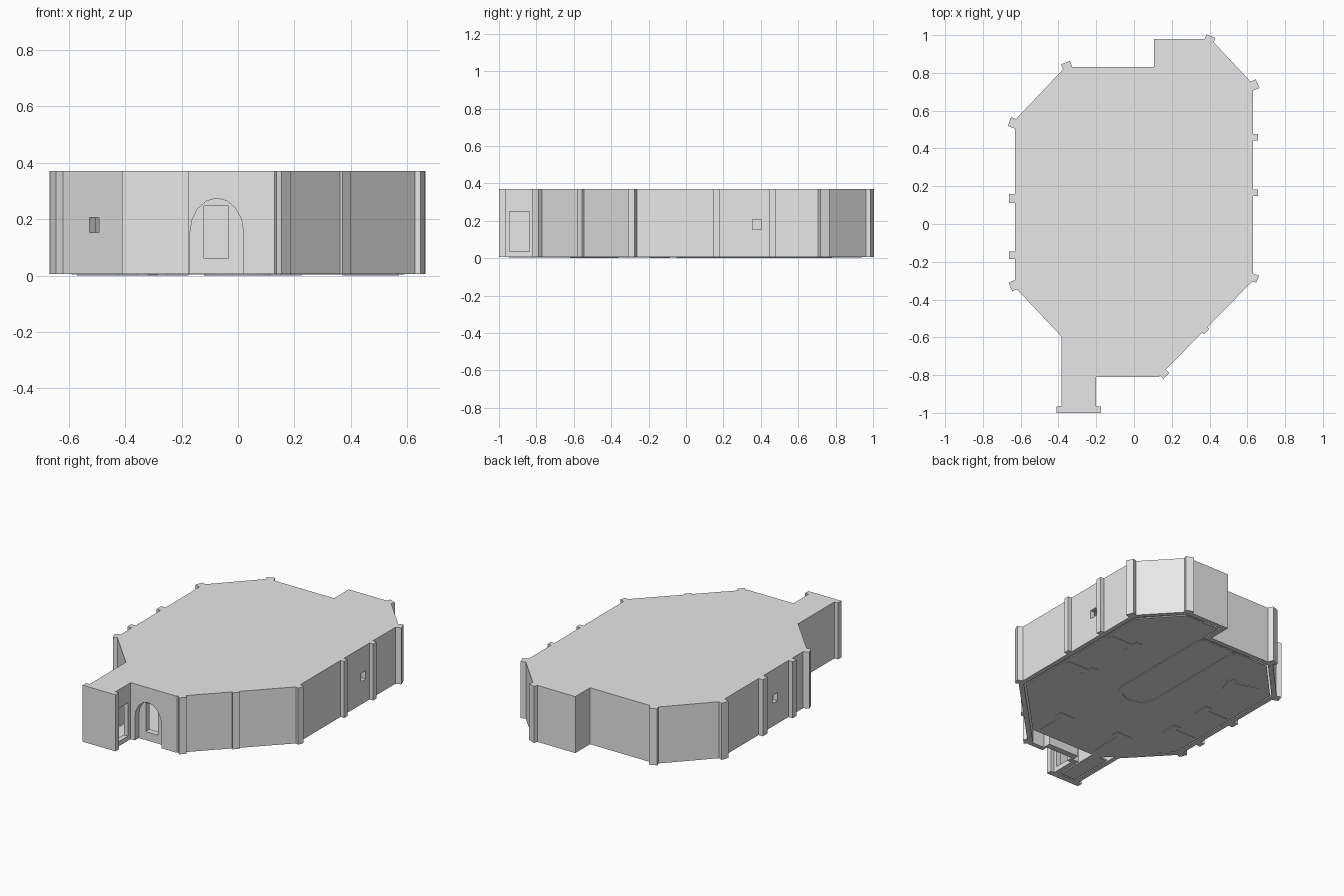
import bpy, math
from mathutils import Vector, Matrix

cube = bpy.data.objects.get("Cube")
if cube:
    bpy.data.objects.remove(cube, do_unlink=True)

stone = bpy.data.materials.new("pale grey stone")
stone.use_nodes = True
GREY = (0.8, 0.8, 0.8, 1)
stone.diffuse_color = GREY
stone.node_tree.nodes["Principled BSDF"].inputs["Base Color"].default_value = GREY

BASE, TOP, WALL = 0.005, 0.37, 0.03


def prism(name, outline, z0, z1, matrix=None):
    """Extrude a counter-clockwise outline from z0 to z1."""
    n = len(outline)
    verts = [(x, y, z) for z in (z0, z1) for x, y in outline]
    faces = [list(reversed(range(n))), list(range(n, 2 * n))]
    faces += [[i, (i + 1) % n, (i + 1) % n + n, i + n] for i in range(n)]
    mesh = bpy.data.meshes.new(name)
    mesh.from_pydata(verts, [], faces)
    if matrix:
        mesh.transform(matrix)
    mesh.materials.append(stone)
    obj = bpy.data.objects.new(name, mesh)
    bpy.context.collection.objects.link(obj)
    return obj


def rect(x0, x1, y0, y1):
    return [(x0, y0), (x1, y0), (x1, y1), (x0, y1)]


def box(name, x, y, angle, width, depth, z0, z1):
    """Box whose depth axis points along the given plan angle."""
    turn = Matrix.Translation((x, y, 0)) @ Matrix.Rotation(math.radians(angle), 4, 'Z')
    return prism(name, rect(-depth / 2, depth / 2, -width / 2, width / 2), z0, z1, turn)


def cut(obj, cutter):
    mod = obj.modifiers.new("cut", 'BOOLEAN')
    mod.operation, mod.solver, mod.object = 'DIFFERENCE', 'EXACT', cutter
    bpy.context.view_layer.objects.active = obj
    bpy.ops.object.modifier_apply(modifier=mod.name)
    bpy.data.objects.remove(cutter, do_unlink=True)


def inset(outline, t):
    pts = [Vector(p) for p in outline]
    result = []
    for i, p in enumerate(pts):
        a = (p - pts[i - 1]).normalized()
        b = (pts[(i + 1) % len(pts)] - p).normalized()
        na, nb = Vector((a.y, -a.x)), Vector((b.y, -b.x))
        result.append(tuple(p - (na + nb) * t / (1 + na.dot(nb))))
    return result


def arc(cx, cy, r, a0, a1, steps):
    angles = [math.radians(a0 + (a1 - a0) * i / steps) for i in range(steps + 1)]
    return [(cx + r * math.cos(a), cy + r * math.sin(a)) for a in angles]


# Hollow outer walls with roof
plan = [(-0.385, -0.99), (-0.2, -0.99), (-0.2, -0.81), (0.13, -0.81), (0.63, -0.3),
        (0.63, 0.74), (0.405, 0.98), (0.105, 0.98), (0.105, 0.83), (-0.365, 0.83),
        (-0.63, 0.55), (-0.63, -0.335), (-0.385, -0.595)]
walls = prism("walls_and_roof", plan, BASE, TOP)
cut(walls, prism("room_cutter", inset(plan, WALL), -0.1, TOP - 0.02))

# Small windows and the side doorway of the entrance
for x, y, angle in [(0.63, 0.38, 0), (-0.63, -0.01, 180), (-0.51, -0.465, 226)]:
    cut(walls, box("window_cutter", x, y, angle, 0.048, 0.15, 0.152, 0.206))
cut(walls, box("doorway_cutter", -0.2, -0.89, 0, 0.105, 0.1, 0.035, 0.25))

# Arched niche in the front wall, with a window in its back panel
to_front = Matrix.Rotation(math.radians(90), 4, 'X')
arch = [(-0.17, -0.1), (0.02, -0.1)] + [
    (x, 0.15 + y * 1.3) for x, y in arc(-0.075, 0, 0.095, 0, 180, 8)]
cut(walls, prism("arch_cutter", arch, 0.7, 0.9, to_front))
niche = prism("arch_niche", rect(-0.185, 0.035, BASE, 0.3), 0.73, 0.80, to_front)
cut(niche, prism("niche_cutter", arch, 0.77, 0.9, to_front))
cut(niche, prism("niche_window_cutter", rect(-0.12, -0.033, 0.06, 0.247), 0.6, 0.9, to_front))

# Pilasters on corners and long walls: x, y, facing angle, width
pilasters = [(0.155, -0.79, -45, 0.045), (0.37, -0.555, -45, 0.04),
             (0.635, -0.285, -22, 0.04), (0.635, 0.165, 0, 0.035),
             (0.635, 0.46, 0, 0.035), (0.635, 0.735, 22, 0.05),
             (0.4, 0.975, 68, 0.05), (-0.355, 0.835, 112, 0.05),
             (-0.64, 0.535, 160, 0.05), (-0.64, 0.135, 180, 0.05),
             (-0.64, -0.165, 180, 0.04), (-0.635, -0.325, 203, 0.05)]
for x, y, angle, width in pilasters:
    box("pilaster", x, y, angle, width, 0.042, BASE, TOP)

# End slab closing the entrance
prism("entrance_end_slab", rect(-0.41, -0.175, -1.0, -0.965), BASE, TOP)

# Floor, held clear of the walls
floor = [(-0.29, -0.66), (0.22, -0.66), (0.59, -0.28), (0.59, 0.72), (0.39, 0.94),
         (0.145, 0.94), (0.145, 0.79), (-0.35, 0.79), (-0.59, 0.535), (-0.59, -0.32)]
prism("floor", floor, 0.003, 0.01)
prism("entrance_floor", rect(-0.345, -0.24, -0.95, -0.66), 0.003, 0.01)

# Long rounded track on the underside
track = [(-0.12, 0.78)] + arc(0.015, 0.085, 0.135, 180, 360, 16) + [(0.15, 0.78)]
inner = [(0.125, 0.78)] + arc(0.015, 0.085, 0.11, 360, 180, 16) + [(-0.095, 0.78)]
prism("underside_track", track + inner, 0, 0.004)

# T-shaped ribs on the underside: inner end, direction to the wall, length
ribs = [(0.38, 0.07, 0, 0.19), (0.37, 0.46, 0, 0.2), (0.17, -0.4, -90, 0.22),
        (-0.23, -0.36, -90, 0.25), (-0.38, -0.14, 180, 0.19),
        (-0.38, 0.15, 180, 0.19), (-0.3, 0.48, 160, 0.2)]
for x, y, angle, length in ribs:
    turn = Matrix.Translation((x, y, 0)) @ Matrix.Rotation(math.radians(angle), 4, 'Z')
    tee = [(0, -0.055), (0.045, -0.055), (0.045, -0.02), (length, -0.02),
           (length, 0.02), (0.045, 0.02), (0.045, 0.055), (0, 0.055)]
    prism("underside_rib", tee, 0, 0.004, turn)
